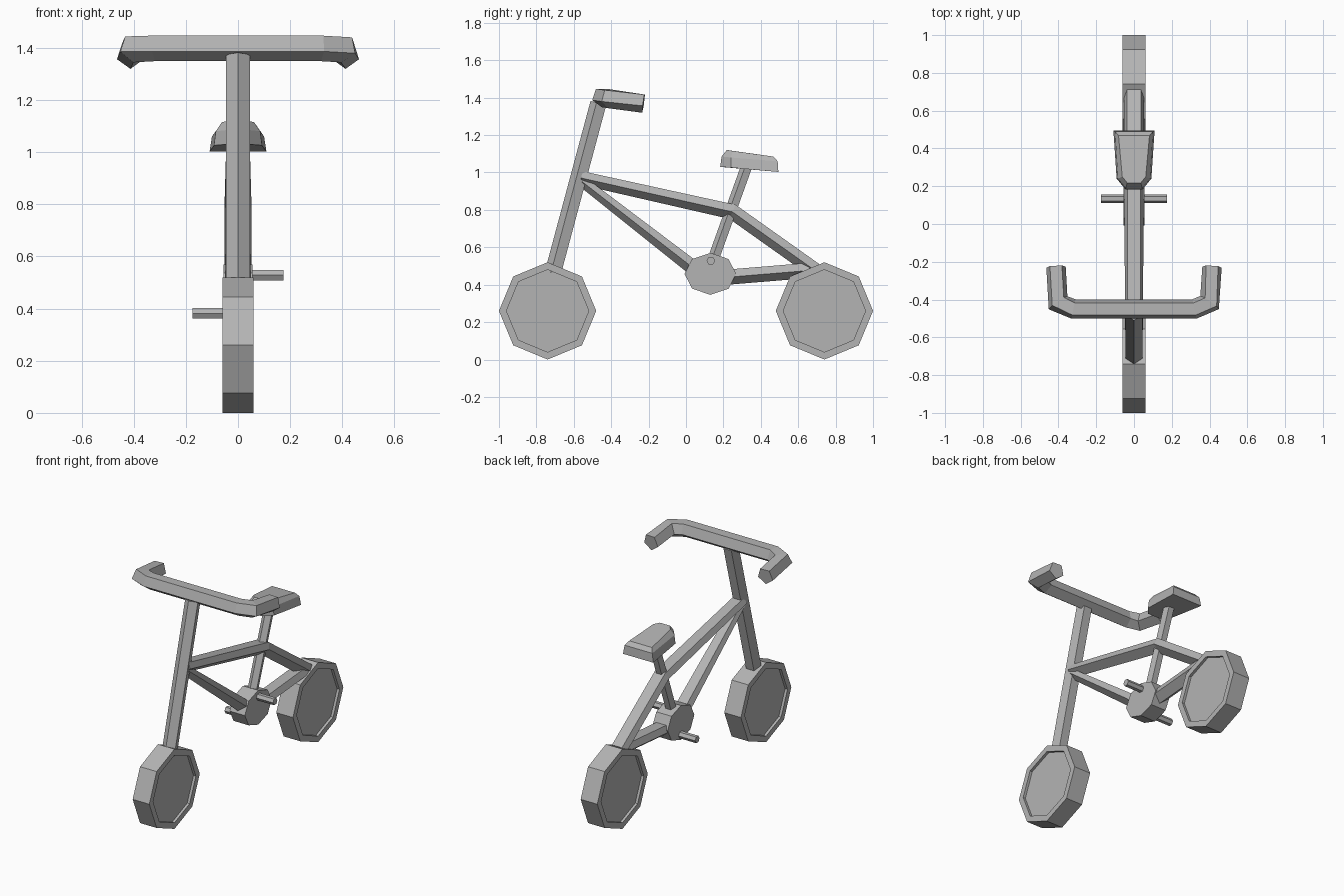
import bpy, bmesh
from math import sin, cos, pi
from mathutils import Vector

if "Cube" in bpy.data.objects:
    bpy.data.objects.remove(bpy.data.objects["Cube"])

GREY = bpy.data.materials.new("mid_grey")
GREY.diffuse_color = (0.456, 0.456, 0.456, 1)
GREY.use_nodes = True
GREY.node_tree.nodes["Principled BSDF"].inputs["Base Color"].default_value = GREY.diffuse_color


def make_object(name, bm):
    bmesh.ops.recalc_face_normals(bm, faces=bm.faces)
    mesh = bpy.data.meshes.new(name)
    bm.to_mesh(mesh)
    bm.free()
    mesh.materials.append(GREY)
    obj = bpy.data.objects.new(name, mesh)
    bpy.context.collection.objects.link(obj)
    return obj


def loft(name, rings):
    """Skin a list of closed rings and cap both ends."""
    bm = bmesh.new()
    loops = [[bm.verts.new(p) for p in ring] for ring in rings]
    n = len(loops[0])
    for a, b in zip(loops, loops[1:]):
        for i in range(n):
            j = (i + 1) % n
            bm.faces.new((a[i], a[j], b[j], b[i]))
    bm.faces.new(loops[0])
    bm.faces.new(loops[-1])
    return make_object(name, bm)


def sweep(name, path, section, up=(0, 0, 1), start=1.0):
    """Sweep a section along a path with mitred bends; start scales the first ring."""
    pts, up = [Vector(p) for p in path], Vector(up)
    dirs = [(b - a).normalized() for a, b in zip(pts, pts[1:])]
    rings = []
    for k, p in enumerate(pts):
        d = dirs[max(k - 1, 0)]
        m = (d + dirs[min(k, len(dirs) - 1)]).normalized()
        right = d.cross(up).normalized()
        over = right.cross(d)
        s = start if k == 0 else 1.0
        ring = []
        for u, v in section:
            o = (right * u + over * v) * s
            ring.append(p + o - d * (o.dot(m) / d.dot(m)))
        rings.append(ring)
    return loft(name, rings)


def disc_ring(x, y, z, ry, rz, n=8):
    return [(x, y + ry * cos(2 * pi * i / n), z + rz * sin(2 * pi * i / n)) for i in range(n)]


def pentagon(r):
    """Five sides, flat side up."""
    return [(r * sin(pi / 5 + 2 * pi * i / 5), r * cos(pi / 5 + 2 * pi * i / 5)) for i in range(5)]


FRAME = [(0.036, 0.037), (0.052, -0.004), (0, -0.044), (-0.052, -0.004), (-0.036, 0.037)]

# Octagonal wheels with recessed sides
for name, y in (("front_wheel", -0.74), ("rear_wheel", 0.74)):
    profile = [(-0.043, 0.22), (-0.06, 0.22), (-0.06, 0.26),
               (0.06, 0.26), (0.06, 0.22), (0.043, 0.22)]
    loft(name, [disc_ring(x, y, 0.26, r, r) for x, r in profile])

# Fork and steering column
sweep("fork", [(0, -0.708, 0.46), (0, -0.464, 1.37)], pentagon(0.048), up=(0, 1, 0))

# Handlebar with swept-back grips
half = [(0.32, -0.45, 1.403), (0.402, -0.415, 1.398), (0.413, -0.227, 1.373)]
sweep("handlebar", [(-x, y, z) for x, y, z in reversed(half)] + half, pentagon(0.054))

# Frame tubes
sweep("top_tube", [(0, -0.56, 0.974), (0, 0.25, 0.793), (0, 0.69, 0.481)], FRAME, start=0.9)
sweep("down_tube", [(0, -0.565, 0.962), (0, 0.1, 0.447)], FRAME, start=0.7)
sweep("chain_stay", [(0, 0.15, 0.438), (0, 0.66, 0.48)], FRAME)
sweep("seat_post", [(0, 0.125, 0.47), (0, 0.33, 1.04)], pentagon(0.033), up=(0, 1, 0))

# Crank housing
loft("crank_housing", [disc_ring(x, 0.13, 0.458, 0.138, 0.112) for x in (-0.055, 0.055)])

# Pedals, one up and one down
for name, side, z in (("right_pedal", 1, 0.528), ("left_pedal", -1, 0.382)):
    loft(name, [disc_ring(side * x, 0.133, z, 0.023, 0.023, 6) for x in (0.045, 0.175)])

# Seat: base, side and top outlines, each half mirrored
outlines = [
    [(0.109, 0.494, 1.003), (0.092, 0.24, 1.026), (0.045, 0.183, 1.03)],
    [(0.1, 0.49, 1.06), (0.085, 0.24, 1.08), (0.043, 0.19, 1.085)],
    [(0.082, 0.468, 1.085), (0.062, 0.25, 1.115), (0.036, 0.218, 1.12)],
]
loft("seat", [o + [(-x, y, z) for x, y, z in reversed(o)] for o in outlines])
